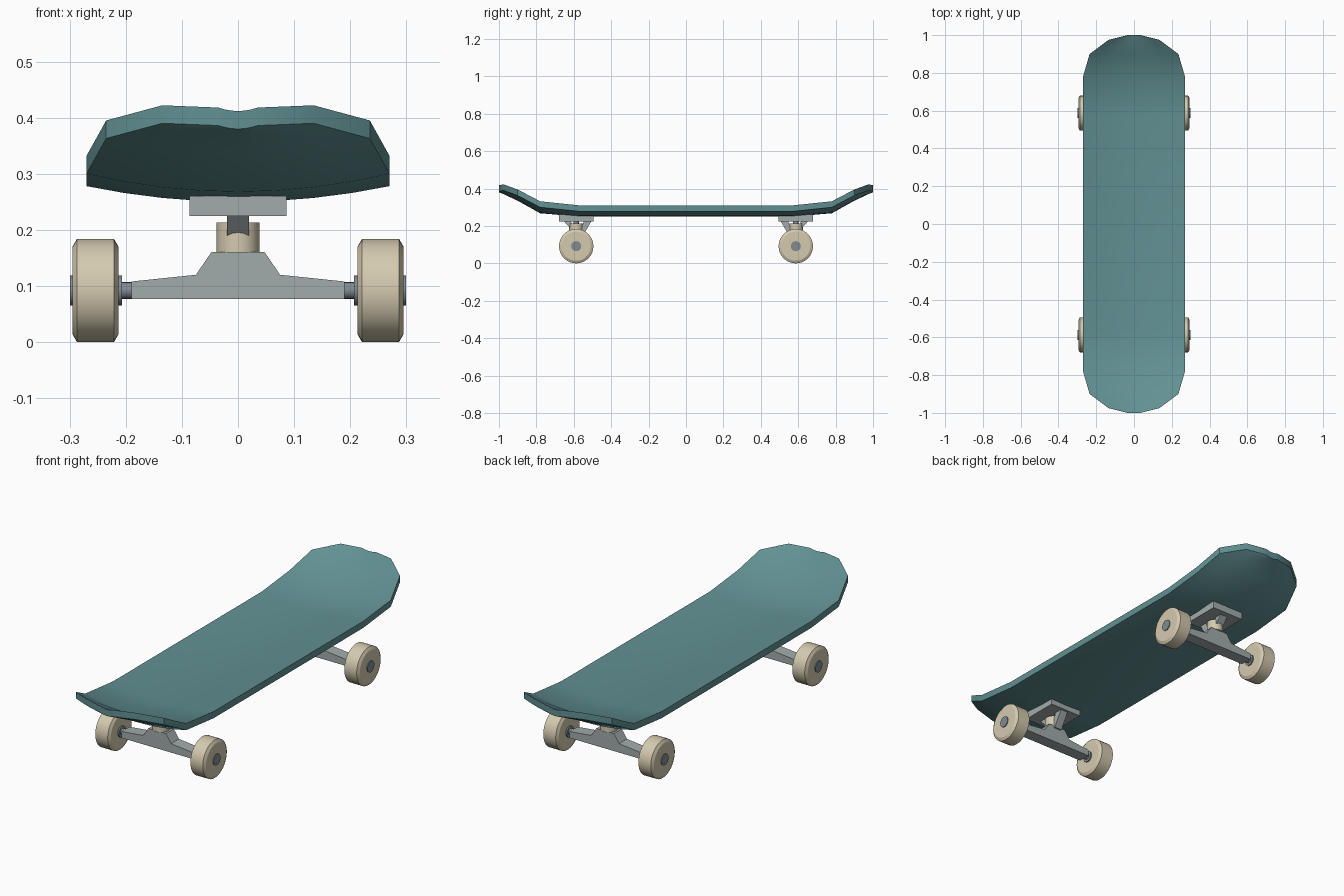
import bpy, bmesh, math
from mathutils import Matrix, Vector

cube = bpy.data.objects.get("Cube")
if cube:
    bpy.data.objects.remove(cube, do_unlink=True)


def material(name, rgb):
    m = bpy.data.materials.new(name)
    m.use_nodes = True
    m.diffuse_color = (*rgb, 1)
    m.node_tree.nodes["Principled BSDF"].inputs["Base Color"].default_value = (*rgb, 1)
    return m


TEAL = material("teal deck", (0.12, 0.28, 0.29))
METAL = material("grey metal", (0.36, 0.41, 0.41))
STEEL = material("dark steel", (0.22, 0.26, 0.29))
CREAM = material("cream urethane", (0.66, 0.59, 0.43))


def finish(name, bm, mat, smooth=None):
    bmesh.ops.recalc_face_normals(bm, faces=bm.faces)
    mesh = bpy.data.meshes.new(name)
    bm.to_mesh(mesh)
    bm.free()
    mesh.materials.append(mat)
    ob = bpy.data.objects.new(name, mesh)
    bpy.context.collection.objects.link(ob)
    if smooth:
        bpy.ops.object.select_all(action='DESELECT')
        ob.select_set(True)
        bpy.context.view_layer.objects.active = ob
        bpy.ops.object.shade_smooth_by_angle(angle=math.radians(smooth))
    return ob


def prism(name, outline, axis, centre, depth, mat):
    """Extrude an outline along x (outline is y, z) or y (outline is x, z)."""
    bm = bmesh.new()
    rings = []
    for d in (centre - depth / 2, centre + depth / 2):
        rings.append([bm.verts.new((d, a, z) if axis == 'x' else (a, d, z))
                      for a, z in outline])
    for ring in rings:
        bm.faces.new(ring)
    n = len(outline)
    for i in range(n):
        j = (i + 1) % n
        bm.faces.new((rings[0][i], rings[0][j], rings[1][j], rings[1][i]))
    return finish(name, bm, mat)


def lathe(name, profile, origin, axis, mat, sides=32, smooth=None):
    """Spin (distance along axis, radius) pairs into a closed solid."""
    bm = bmesh.new()
    rings = []
    for d, r in profile:
        rings.append([])
        for i in range(sides):
            t = math.tau * i / sides
            u, v = r * math.cos(t), r * math.sin(t)
            co = Vector((d, u, v) if axis == 'x' else (u, v, d))
            rings[-1].append(bm.verts.new(co + Vector(origin)))
    for a, b in zip(rings, rings[1:]):
        for i in range(sides):
            j = (i + 1) % sides
            bm.faces.new((a[i], a[j], b[j], b[i]))
    bm.faces.new(rings[0])
    bm.faces.new(rings[-1])
    return finish(name, bm, mat, smooth)


# Deck: dished cross-sections lofted from tail to nose
# (y, half width, centre height of underside, dish depth)
half = [(0.57, 0.27, 0.25, 0.028), (0.78, 0.27, 0.268, 0.032),
        (0.90, 0.235, 0.335, 0.028), (0.975, 0.135, 0.37, 0.020),
        (1.0, 0.035, 0.38, 0.006)]
stations = [(-y, w, h, d) for y, w, h, d in reversed(half)] + half
fractions = [i / 4 for i in range(-4, 5)]
bm = bmesh.new()
rows = []
for y, w, h, d in stations:
    rows.append([[bm.verts.new((f * w, y, h + d * f * f + t)) for f in fractions]
                 for t in (0, 0.032)])
for a, b in zip(rows, rows[1:]):
    for side in (0, 1):
        for i in range(len(fractions) - 1):
            bm.faces.new((a[side][i], a[side][i + 1], b[side][i + 1], b[side][i]))
    for i in (0, -1):
        bm.faces.new((a[0][i], b[0][i], b[1][i], a[1][i]))
for low, high in (rows[0], rows[-1]):
    for i in range(len(fractions) - 1):
        bm.faces.new((low[i], low[i + 1], high[i + 1], high[i]))
finish("deck", bm, TEAL, 30)

# Trucks and wheels, mirrored front to back
TRUCK, AXLE_Z = 0.587, 0.092
hanger_side = [(0.19, 0.077), (0.19, 0.108), (0.075, 0.12), (0.047, 0.161)]
hanger = hanger_side + [(-x, z) for x, z in reversed(hanger_side)]
wheel = [(0.213, 0.078), (0.221, 0.092), (0.287, 0.092), (0.295, 0.078)]

for end, s in (("front", -1), ("rear", 1)):
    y = s * TRUCK
    prism(end + "_baseplate", [(-0.086, 0.225), (0.086, 0.225), (0.086, 0.26), (-0.086, 0.26)],
          'y', y, 0.185, METAL)
    prism(end + "_hanger", hanger, 'y', y, 0.06, METAL)
    lathe(end + "_bushing", [(0.16, 0.038), (0.213, 0.038)], (0, y, 0), 'z', CREAM, 24, 30)
    lathe(end + "_kingpin", [(0.2, 0.015), (0.23, 0.015)], (0, y, 0), 'z', STEEL, 12, 30)
    # Slanted struts between baseplate and hanger
    outer = [(0.655, 0.227), (0.618, 0.188), (0.605, 0.196), (0.615, 0.227)]
    inner = [(0.505, 0.227), (0.55, 0.15), (0.575, 0.15), (0.545, 0.227)]
    for label, strut in (("outer", outer), ("inner", inner)):
        prism(f"{end}_{label}_strut", [(s * a, z) for a, z in strut], 'x', 0, 0.04, METAL)
    lathe(end + "_axle", [(-0.298, 0.015), (0.298, 0.015)], (0, y, AXLE_Z), 'x', STEEL, 16, 30)
    for side, m in (("right", -1), ("left", 1)):
        at = (0, y, AXLE_Z)
        lathe(f"{end}_{side}_wheel", [(m * d, r) for d, r in wheel], at, 'x', CREAM, 32, 25)
        lathe(f"{end}_{side}_bearing", [(m * 0.207, 0.027), (m * 0.299, 0.027)],
              at, 'x', STEEL, 16, 30)
